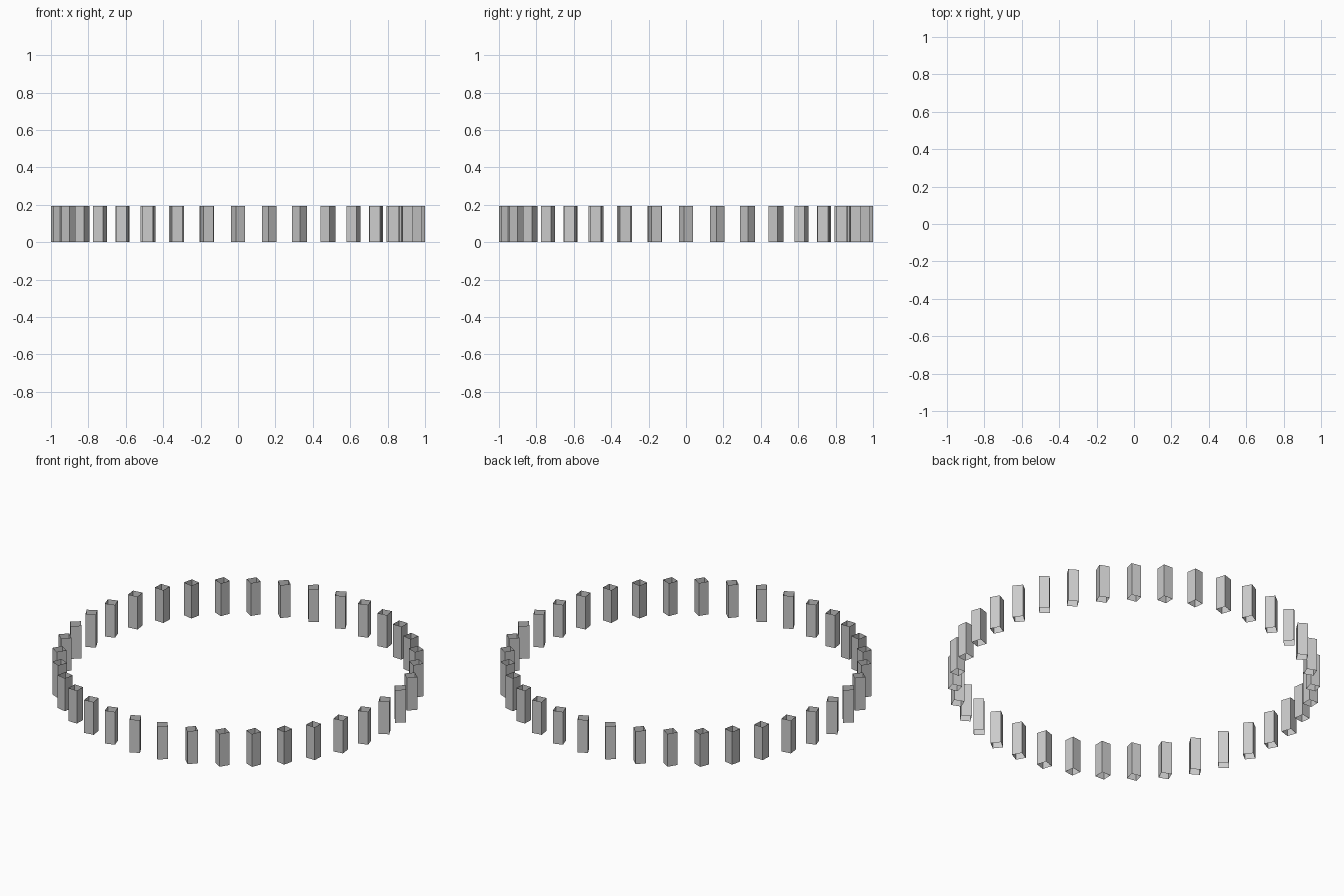
import bpy
from math import radians, sin, cos

if "Cube" in bpy.data.objects:
    bpy.data.objects.remove(bpy.data.objects["Cube"])

COUNT = 36          # posts around the ring
RADIUS = 0.962      # ring radius to post centres
SIDE = 0.057        # width of each square post
HEIGHT = 0.195
TWIST = radians(28) # turn of each post away from the radial direction


def open_post(name, angle):
    """Square tube without top or bottom caps, standing on the ground."""
    h = SIDE / 2
    corners = [(-h, -h), (h, -h), (h, h), (-h, h)]
    verts = [(x, y, z) for z in (0, HEIGHT) for x, y in corners]
    faces = [(i, (i + 1) % 4, (i + 1) % 4 + 4, i + 4) for i in range(4)]
    mesh = bpy.data.meshes.new(name)
    mesh.from_pydata(verts, [], faces)
    post = bpy.data.objects.new(name, mesh)
    bpy.context.collection.objects.link(post)
    post.location = (RADIUS * sin(angle), -RADIUS * cos(angle), 0)
    post.rotation_euler.z = angle + TWIST
    return post


# Ring of evenly spaced posts, starting at the front
for i in range(COUNT):
    open_post(f"ring_post_{i + 1:02d}", radians(360 / COUNT * i))
